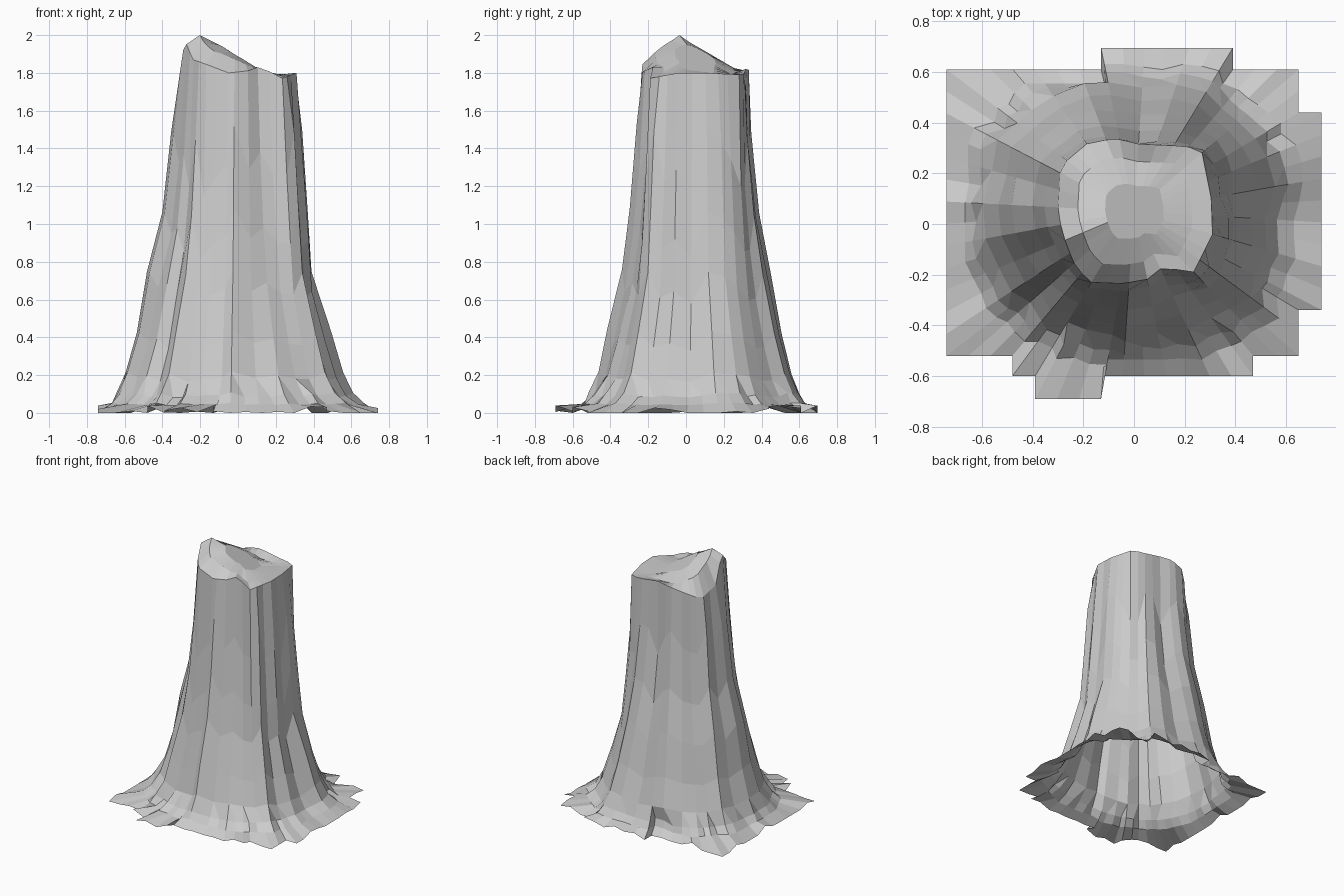
import bpy, bmesh, math, random
from mathutils import Vector

if "Cube" in bpy.data.objects:
    bpy.data.objects.remove(bpy.data.objects["Cube"])

random.seed(4)
CY = 0.05          # centre line of the column
STEP = 0.0868      # ground grid cell

# blocky ground outline, counter-clockwise
OUT = [(.74, -.34), (.74, .44), (.65, .44), (.65, .61), (.39, .61), (.39, .695),
       (-.13, .695), (-.13, .61), (-.74, .61), (-.74, -.52), (-.48, -.52), (-.48, -.60),
       (-.39, -.60), (-.39, -.69), (-.13, -.69), (-.13, -.60), (.47, -.60), (.47, -.52),
       (.65, -.52), (.65, -.34)]

# broken rim of the column: x, y, z
RIM = [(.31, -.04, 1.80), (.305, .10, 1.80), (.265, .30, 1.79), (.15, .31, 1.80),
       (.02, .315, 1.82), (-.03, .335, 1.82), (-.17, .33, 1.80), (-.29, .23, 1.73),
       (-.30, .06, 1.78), (-.285, -.03, 1.985), (-.24, -.15, 1.87), (-.18, -.23, 1.85),
       (-.05, -.235, 1.80), (.05, -.22, 1.81), (.12, -.165, 1.835), (.23, -.20, 1.77)]

# z, reach to left, right, front, back, squareness, strength of the rim's grooves
LEVELS = [(.05, .68, .67, .57, .64, 2.5, 0), (.10, .63, .60, .51, .60, 2.5, 0),
          (.20, .585, .55, .45, .56, 2.4, .1), (.40, .53, .49, .41, .51, 2.3, .3),
          (.70, .485, .41, .35, .455, 2.2, .5), (1.0, .405, .39, .31, .39, 2.3, .7),
          (1.4, .36, .36, .275, .345, 2.4, .9), (1.82, .31, .31, .24, .335, 2.5, 1)]
TOP = len(LEVELS) - 1


def perimeter():
    pts = []
    for a, b in zip(OUT, OUT[1:] + OUT[:1]):
        a, b = Vector(a), Vector(b)
        n = max(1, round((b - a).length / STEP))
        pts += [a.lerp(b, k / n) for k in range(n)]
    return pts


def reach(level, ang):
    z, xl, xr, yf, yb, e, w = level
    c, s = math.cos(ang), math.sin(ang)
    rx = xr if c > 0 else xl
    ry = yb - CY if s > 0 else yf + CY
    return (abs(c / rx) ** e + abs(s / ry) ** e) ** (-1 / e)


def rim_at(ang):
    """Radius and height where a ray from the centre meets the rim."""
    c, s = math.cos(ang), math.sin(ang)
    for a, b in zip(RIM, RIM[1:] + RIM[:1]):
        a, b = Vector(a), Vector(b)
        da = c * (a.y - CY) - s * a.x          # signed side of the ray
        db = c * (b.y - CY) - s * b.x
        if da <= 0 < db:
            p = a.lerp(b, da / (da - db))
            return math.hypot(p.x, p.y - CY), p.z


def cap_z(x, y):
    return 1.79 + .21 * max(0, 1 - math.hypot(x + .18, y + .03) / .34)


border = perimeter()
N = len(border)
angles = [math.atan2(p.y - CY, p.x) for p in border]
flute = [random.uniform(-.065, .03) for _ in range(N)]   # vertical grooves

bm = bmesh.new()
rings = [[bm.verts.new((p.x, p.y, max(0, random.uniform(-.02, .04)))) for p in border]]

# flared foot and column wall
for k, lev in enumerate(LEVELS):
    ring = []
    for i in range(N):
        g = 1 if k < 2 else 2                             # fewer sides higher up
        j = i // g * g
        a = angles[j]
        rim_r, rim_z = rim_at(a)
        ratio = rim_r / reach(LEVELS[TOP], a)
        r = reach(lev, a) * (1 + lev[6] * (ratio - 1))
        if k < TOP:
            r *= 1 + flute[i // 4 * 4 if k > 3 else j] * (.6 if k > 3 else 1)
        limit = math.hypot(border[j].x, border[j].y - CY)
        r = min(r, limit * (.9 - .03 * k if k < 2 else 1))
        z = rim_z if k == TOP else lev[0] * (1 + 3 * flute[j])
        ring.append(bm.verts.new((r * math.cos(a), CY + r * math.sin(a), z)))
    rings.append(ring)

# broken sloping top
for f in (.74, .38):
    ring = []
    for v in rings[TOP + 1]:
        x, y = v.co.x * f, CY + (v.co.y - CY) * f
        ring.append(bm.verts.new((x, y, cap_z(x, y))))
    rings.append(ring)

for lo, hi in zip(rings, rings[1:]):
    for i in range(N):
        j = (i + 1) % N
        bm.faces.new((lo[i], lo[j], hi[j], hi[i]))
bm.faces.new(rings[-1])
bmesh.ops.remove_doubles(bm, verts=bm.verts, dist=.0005)
bmesh.ops.recalc_face_normals(bm, faces=bm.faces)
top = max(v.co.z for v in bm.verts)
for v in bm.verts:                                        # peak reaches exactly 2
    if v.co.z > top - .001:
        v.co.z = 2.0

mesh = bpy.data.meshes.new("rock_pillar")
bm.to_mesh(mesh)
bm.free()
pillar = bpy.data.objects.new("rock_pillar", mesh)
bpy.context.collection.objects.link(pillar)
